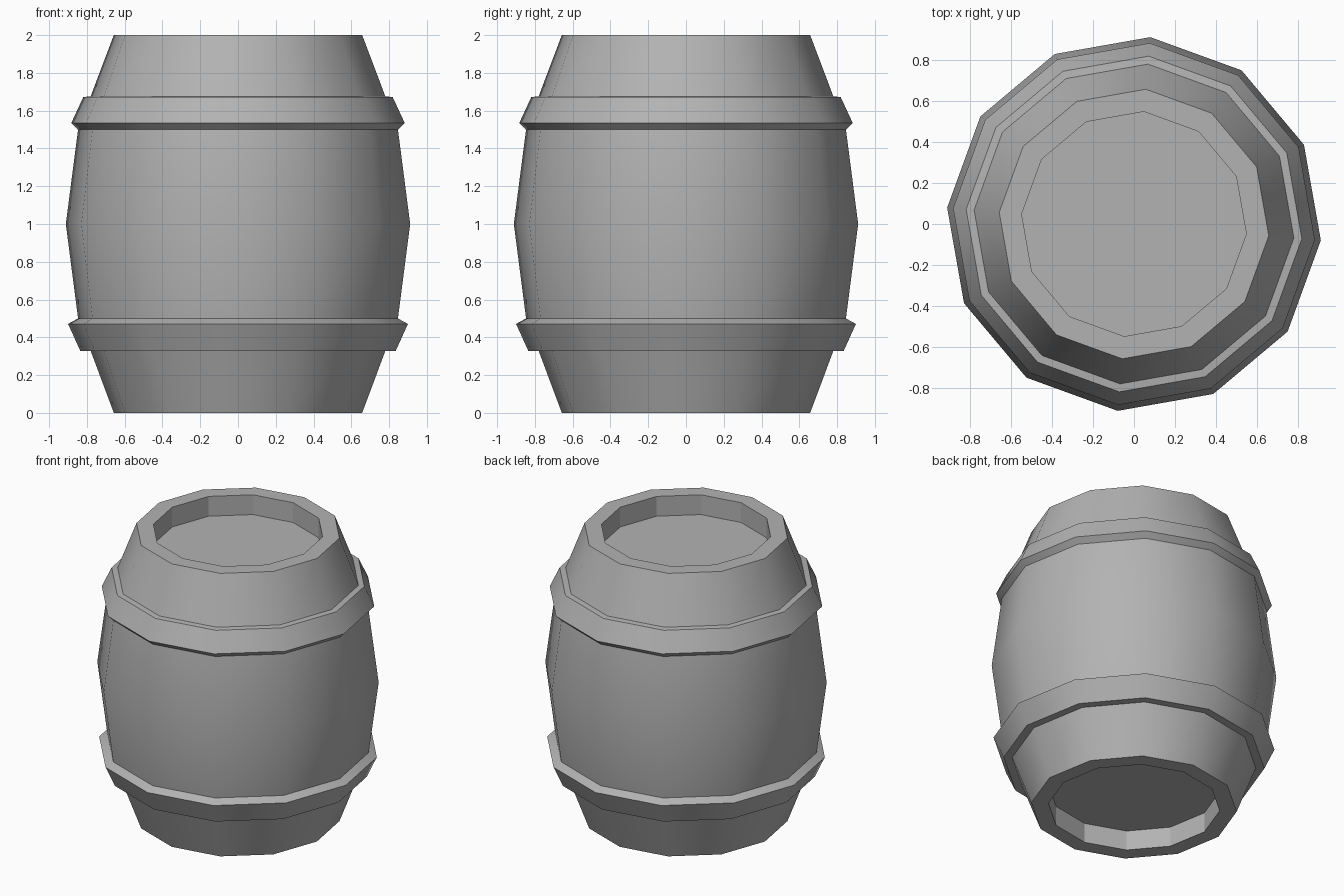
import bpy, bmesh
from math import cos, sin, pi, radians

if "Cube" in bpy.data.objects:
    bpy.data.objects.remove(bpy.data.objects["Cube"])

SIDES = 12
TURN = radians(-5)

# Half profile (radius, height), walked from the bottom head up to the top head
profile = [
    (0.55, 0.14), (0.55, 0.00), (0.66, 0.00),                  # bottom recess and rim
    (0.783, 0.328), (0.838, 0.328), (0.903, 0.471),            # lower taper, lower hoop
    (0.85, 0.50), (0.915, 1.00), (0.85, 1.50),                 # bulging belly
    (0.886, 1.535), (0.822, 1.672), (0.783, 1.676),            # upper hoop
    (0.66, 2.00), (0.55, 2.00), (0.55, 1.86),                  # upper taper, rim, top recess
]


def lathe(name, points):
    """Spin a profile around z and cap both ends with a flat head."""
    bm = bmesh.new()
    rings = []
    for r, z in points:
        rings.append([bm.verts.new((r * cos(TURN + 2 * pi * i / SIDES),
                                    r * sin(TURN + 2 * pi * i / SIDES), z))
                      for i in range(SIDES)])
    for a, b in zip(rings, rings[1:]):
        for i in range(SIDES):
            j = (i + 1) % SIDES
            bm.faces.new((a[i], a[j], b[j], b[i]))
    bm.faces.new(rings[0][::-1])
    bm.faces.new(rings[-1])
    bmesh.ops.recalc_face_normals(bm, faces=bm.faces)
    mesh = bpy.data.meshes.new(name)
    bm.to_mesh(mesh)
    bm.free()
    obj = bpy.data.objects.new(name, mesh)
    bpy.context.collection.objects.link(obj)
    return obj


# One continuous barrel shell; staves shade smooth, hoop edges and recess walls stay sharp
barrel = lathe("barrel", profile)
bpy.context.view_layer.objects.active = barrel
barrel.select_set(True)
bpy.ops.object.shade_smooth_by_angle(angle=radians(29.9))

# Dark grey surface
grey = bpy.data.materials.new("dark_grey")
grey.diffuse_color = (0.45, 0.45, 0.45, 1)
grey.use_nodes = True
grey.node_tree.nodes["Principled BSDF"].inputs["Base Color"].default_value = grey.diffuse_color
barrel.data.materials.append(grey)
